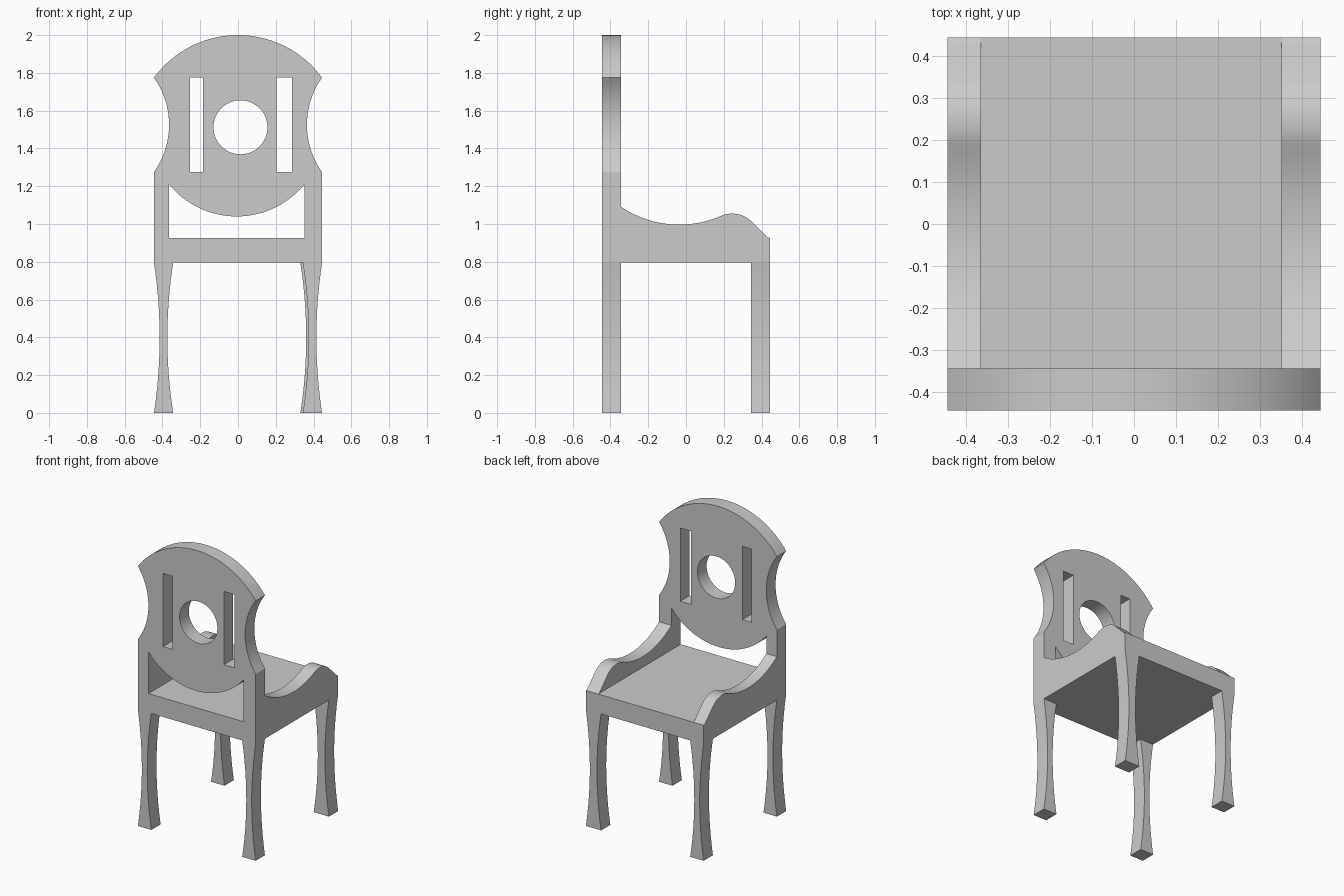
import bpy, bmesh, math
from mathutils import Matrix, Vector

cube = bpy.data.objects.get("Cube")
if cube:
    bpy.data.objects.remove(cube, do_unlink=True)

GREY = (0.6, 0.6, 0.6, 1.0)
mat = bpy.data.materials.new("plain grey")
mat.use_nodes = True
mat.diffuse_color = GREY
mat.node_tree.nodes["Principled BSDF"].inputs["Base Color"].default_value = GREY

HALF = 0.445            # half of the width and depth
SEAT_LOW, SEAT_TOP = 0.795, 0.925
POST = 0.10             # thickness of back and legs
IN_L, IN_R = 0.352, -0.365   # inner sides of the two arm panels


def arc(a, b, sag, n=24):
    """Circular arc from a to b, bulging to the left of the chord by sag."""
    a, b = Vector(a), Vector(b)
    c = (b - a).length / 2
    d = (b - a).normalized()
    normal = Vector((-d.y, d.x))
    radius = (c * c + sag * sag) / (2 * sag)
    phi = 2 * math.atan2(sag, c)
    pts = []
    for i in range(n + 1):
        t = phi * (2 * i / n - 1)
        pts.append((a + b) / 2 + d * radius * math.sin(t)
                   + normal * (sag - radius + radius * math.cos(t)))
    return pts


def rect(x0, x1, z0, z1):
    return [(x0, z0), (x1, z0), (x1, z1), (x0, z1)]


def panel(name, loops, axis, lo, hi):
    """Filled profile (first loop outline, others holes) extruded along an axis."""
    curve = bpy.data.curves.new(name, 'CURVE')
    curve.dimensions = '2D'
    curve.fill_mode = 'BOTH'
    curve.extrude = (hi - lo) / 2
    for loop in loops:
        spline = curve.splines.new('POLY')
        spline.points.add(len(loop) - 1)
        for point, p in zip(spline.points, loop):
            point.co = (p[0], p[1], 0, 1)
        spline.use_cyclic_u = True
    temp = bpy.data.objects.new(name + " profile", curve)
    bpy.context.collection.objects.link(temp)
    graph = bpy.context.evaluated_depsgraph_get()
    mesh = bpy.data.meshes.new_from_object(temp.evaluated_get(graph))
    bpy.data.objects.remove(temp, do_unlink=True)
    bpy.data.curves.remove(curve)

    mid = (lo + hi) / 2
    if axis == 'Y':
        mesh.transform(Matrix.Translation((0, mid, 0)) @ Matrix.Rotation(math.pi / 2, 4, 'X'))
    else:
        mesh.transform(Matrix(((0, 0, 1, mid), (1, 0, 0, 0), (0, 1, 0, 0), (0, 0, 0, 1))))
    bm = bmesh.new()
    bm.from_mesh(mesh)
    bmesh.ops.remove_doubles(bm, verts=bm.verts, dist=1e-5)
    bmesh.ops.recalc_face_normals(bm, faces=bm.faces)
    bm.to_mesh(mesh)
    bm.free()

    mesh.materials.clear()
    mesh.materials.append(mat)
    obj = bpy.data.objects.new(name, mesh)
    bpy.context.collection.objects.link(obj)
    bpy.ops.object.select_all(action='DESELECT')
    obj.select_set(True)
    bpy.context.view_layer.objects.active = obj
    bpy.ops.object.shade_smooth_by_angle(angle=math.radians(25))
    return obj


# Back rest: waisted outline with domed top, two slots, round hole, lower opening
waist_low, waist_high = 1.275, 1.775
outline = [(-HALF, SEAT_LOW), (HALF, SEAT_LOW)]
outline += arc((HALF, waist_low), (HALF, waist_high), 0.08)
outline += arc((HALF, waist_high), (-HALF, waist_high), -0.225, 40)[1:-1]
outline += arc((-HALF, waist_high), (-HALF, waist_low), 0.08)
hole = [(0.013 + 0.143 * math.cos(i * math.tau / 48),
         1.512 + 0.143 * math.sin(i * math.tau / 48)) for i in range(48)]
opening = [(IN_R, SEAT_TOP), (IN_L, SEAT_TOP)] + arc((IN_L, 1.21), (IN_R, 1.21), 0.17, 32)
panel("back_rest", [outline, hole, opening,
                    rect(-0.255, -0.185, waist_low, waist_high),
                    rect(0.205, 0.285, waist_low, waist_high)],
      'Y', -HALF, -HALF + POST)

# Seat board
panel("seat", [rect(IN_R, IN_L, SEAT_LOW, SEAT_TOP)], 'Y', -HALF + POST, HALF)

# Side panels with a scooped and humped arm line
side = [(HALF, SEAT_LOW), (HALF, SEAT_TOP), (0.43, 0.93)]
side += (arc((-HALF + POST, 1.092), (0.19, 1.045), -0.07)
         + arc((0.19, 1.045), (0.34, 1.02), 0.021, 12)[1:])[::-1]
side += [(-HALF + POST, SEAT_LOW)]
panel("right_side", [side], 'X', -HALF, IN_R)
panel("left_side", [side], 'X', IN_L, HALF)

# Legs: waisted across the width, straight along the depth
for row, lo in (("back", -HALF), ("front", HALF - POST)):
    for sign, word in ((-1, "right"), (1, "left")):
        inner = 0.33 if (row, sign) == ("front", 1) else 0.343
        leg = arc((sign * HALF, 0), (sign * HALF, SEAT_LOW), sign * 0.03)
        leg += arc((sign * inner, SEAT_LOW), (sign * inner, 0), sign * 0.031)
        panel(f"{row}_{word}_leg", [leg], 'Y', lo, lo + POST)
